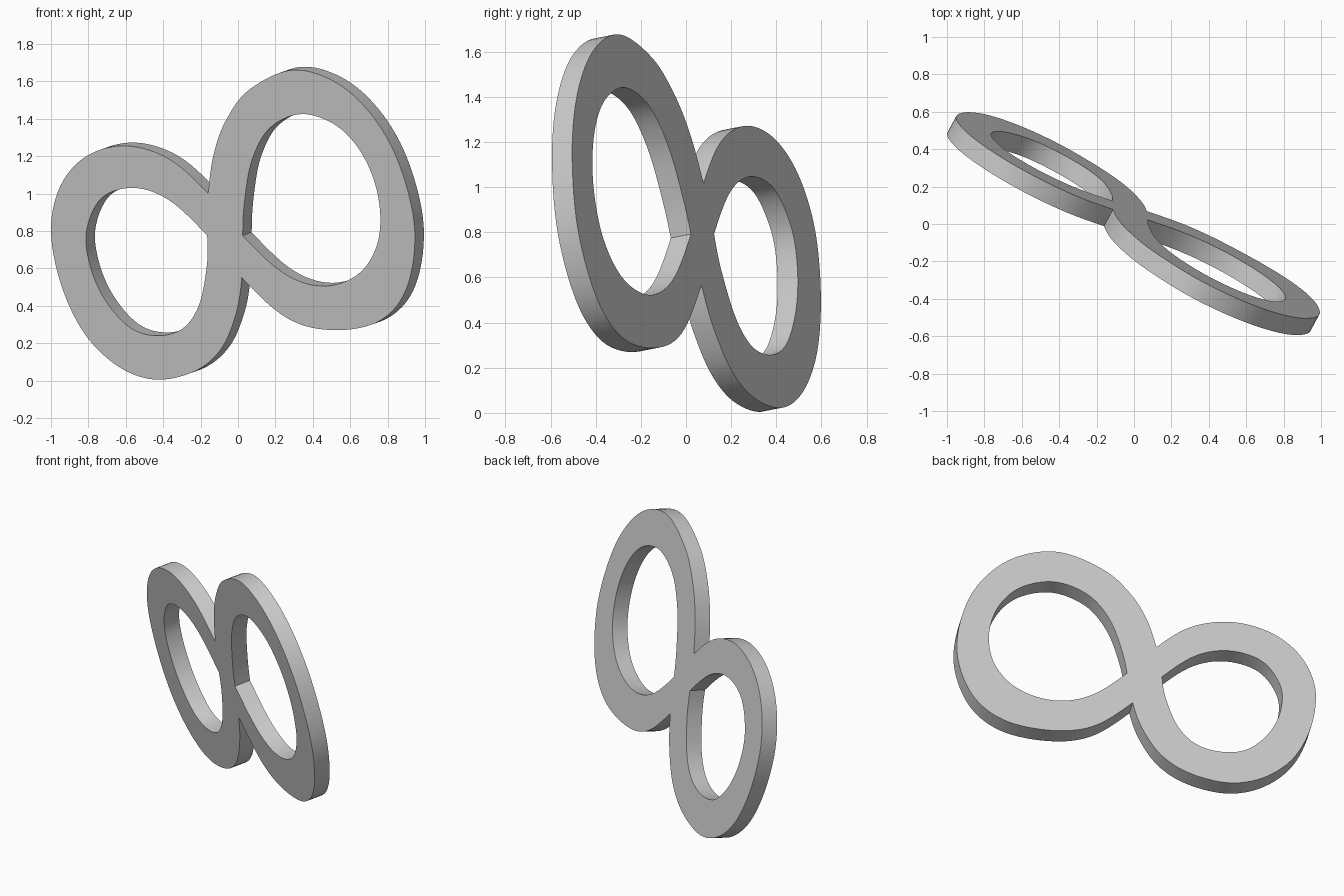
import bpy, bmesh
from mathutils import Vector

if "Cube" in bpy.data.objects:
    bpy.data.objects.remove(bpy.data.objects["Cube"])

THICK = 0.103
NORMAL = Vector((0.54, 1.0, 0.195)).normalized()


def on_plane(x, z):
    """Project a front-view point onto the tilted plane of the front face."""
    return Vector((x, -0.07 - 0.54 * (x - 0.03) - 0.195 * (z - 0.775), z))


def arc(pts, steps=7):
    """Smooth spline through the points, sharp at both ends; last point left out."""
    p = [Vector(q) for q in pts]
    p = [p[0] * 2.5 - p[1] * 2 + p[2] * 0.5] + p + [p[-1] * 2.5 - p[-2] * 2 + p[-3] * 0.5]
    out = []
    for a, b, c, d in zip(p, p[1:], p[2:], p[3:]):
        for i in range(steps):
            t = i / steps
            out.append(0.5 * (2 * b + (c - a) * t + (2 * a - 5 * b + 4 * c - d) * t * t
                              + (3 * b - a - 3 * c + d) * t ** 3))
    return out


# outer outline: right lobe, then left lobe, meeting at two notches
right_outer = [(-.16, 1.0), (-.13, 1.21), (-.065, 1.39), (.06, 1.555), (.29, 1.66),
               (.53, 1.59), (.73, 1.40), (.87, 1.135), (.945, .80), (.90, .49),
               (.75, .315), (.50, .27), (.26, .335), (.02, .55)]
left_outer = [(.02, .55), (-.01, .36), (-.09, .17), (-.23, .05), (-.44, .005),
              (-.64, .075), (-.82, .25), (-.945, .51), (-1.0, .80), (-.95, 1.04),
              (-.81, 1.20), (-.60, 1.255), (-.37, 1.185), (-.16, 1.0)]
# holes: teardrops with one corner at the crossing
right_hole = [(.025, .775), (.035, .96), (.075, 1.18), (.17, 1.35), (.34, 1.425),
              (.53, 1.36), (.67, 1.20), (.75, .98), (.75, .75), (.65, .575),
              (.46, .505), (.25, .57), (.025, .775)]
left_hole = [(-.165, .775), (-.167, .61), (-.21, .40), (-.30, .275), (-.44, .24),
             (-.58, .285), (-.71, .43), (-.79, .61), (-.81, .80), (-.73, .975),
             (-.56, 1.03), (-.37, .965), (-.165, .775)]

# front face with two holes, then thickness along the plane normal
bm = bmesh.new()
edges = []
for loop in (arc(right_outer) + arc(left_outer), arc(right_hole), arc(left_hole)):
    vs = [bm.verts.new(on_plane(q.x, q.y)) for q in loop]
    edges += [bm.edges.new((v, vs[i - 1])) for i, v in enumerate(vs)]
bmesh.ops.triangle_fill(bm, edges=edges, use_beauty=True, normal=-NORMAL)
ext = bmesh.ops.extrude_face_region(bm, geom=bm.faces[:], use_keep_orig=True)
moved = [g for g in ext["geom"] if isinstance(g, bmesh.types.BMVert)]
bmesh.ops.translate(bm, verts=moved, vec=NORMAL * THICK)
bmesh.ops.recalc_face_normals(bm, faces=bm.faces[:])

mesh = bpy.data.meshes.new("figure_eight_band")
bm.to_mesh(mesh)
bm.free()
band = bpy.data.objects.new("figure_eight_band", mesh)
bpy.context.collection.objects.link(band)

# smooth rims, sharp borders
bpy.context.view_layer.objects.active = band
band.select_set(True)
bpy.ops.object.shade_smooth_by_angle(angle=0.52)
